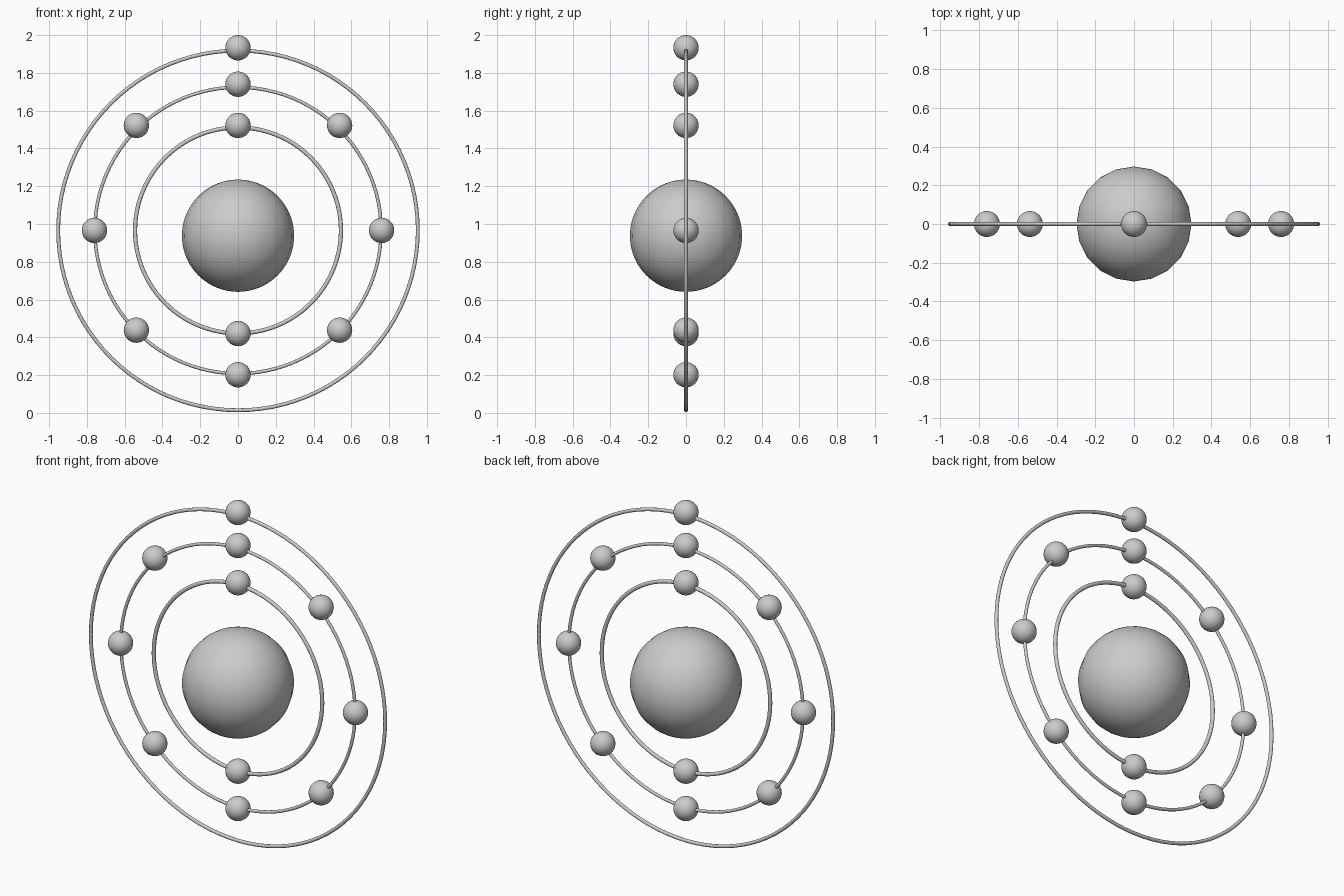
import bpy
from math import radians

if "Cube" in bpy.data.objects:
    bpy.data.objects.remove(bpy.data.objects["Cube"])

CZ = 0.966          # common centre height of the orbits


def ball(name, x, z, r, segments=32, rings=20):
    bpy.ops.mesh.primitive_uv_sphere_add(segments=segments, ring_count=rings,
                                         radius=r, location=(x, 0, z))
    ob = bpy.context.object
    ob.name = name
    bpy.ops.object.shade_smooth()
    return ob


def orbit(name, radius, tube):
    bpy.ops.mesh.primitive_torus_add(major_radius=radius, minor_radius=tube,
                                     major_segments=96, minor_segments=12,
                                     location=(0, 0, CZ),
                                     rotation=(radians(90), 0, 0))
    bpy.context.object.name = name
    bpy.ops.object.shade_smooth()


# Nucleus: few meridians, many rings, sitting slightly below the orbit centre
ball("nucleus", 0, 0.938, 0.297, segments=20, rings=40)

# Thin orbit rings standing upright
orbit("inner_orbit", 0.545, 0.011)
orbit("middle_orbit", 0.758, 0.009)
orbit("outer_orbit", 0.952, 0.010)

# Electrons: two inner, eight middle, one outer
R = 0.067
ball("inner_electron_top", 0, 1.522, R)
ball("inner_electron_bottom", 0, 0.420, R)
ball("middle_electron_top", 0, 1.740, R)
ball("middle_electron_bottom", 0, 0.202, R)
for side, s in (("left", -1), ("right", 1)):
    ball("middle_electron_" + side, s * 0.76, CZ, R)
    ball("middle_electron_upper_" + side, s * 0.538, 1.522, R)
    ball("middle_electron_lower_" + side, s * 0.538, 0.438, R)
ball("outer_electron", 0, 1.933, R)
